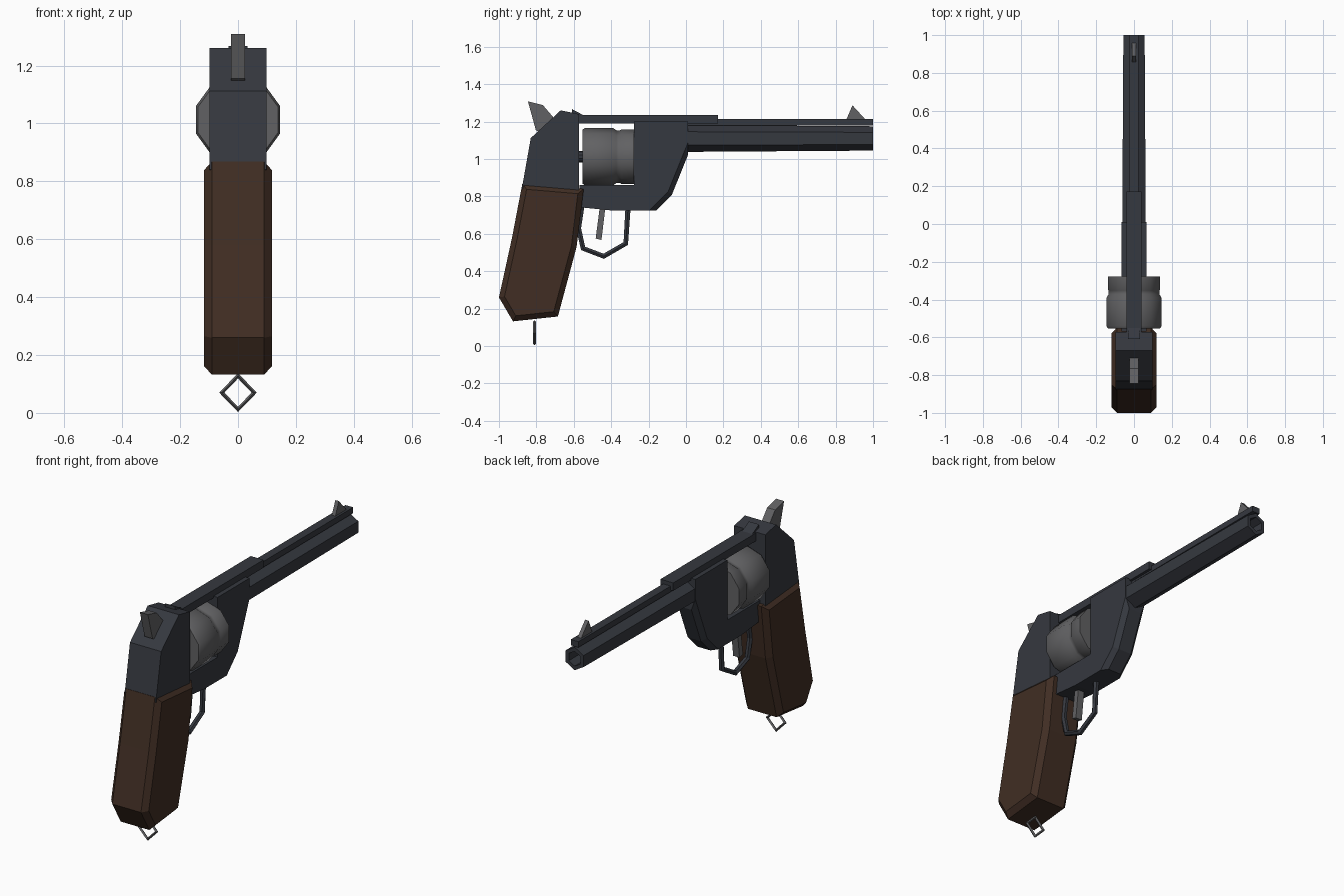
import bpy, bmesh
from math import sin, cos, pi, radians

if "Cube" in bpy.data.objects:
    bpy.data.objects.remove(bpy.data.objects["Cube"])


def material(name, rgb):
    m = bpy.data.materials.new(name)
    m.diffuse_color = (*rgb, 1)
    m.use_nodes = True
    m.node_tree.nodes["Principled BSDF"].inputs["Base Color"].default_value = m.diffuse_color
    return m


STEEL = material("blued_steel", (0.036, 0.04, 0.05))
BARE = material("bare_steel", (0.12, 0.12, 0.125))
WOOD = material("dark_wood", (0.052, 0.027, 0.017))


def finish(name, bm, mat):
    bmesh.ops.recalc_face_normals(bm, faces=bm.faces)
    me = bpy.data.meshes.new(name)
    bm.to_mesh(me)
    bm.free()
    ob = bpy.data.objects.new(name, me)
    bpy.context.collection.objects.link(ob)
    me.materials.append(mat)
    return ob


def plate(name, pts, half, mat, chamfer=0, where=lambda co: True):
    """Side profile (y, z) extruded to x = +-half; chamfers chosen rim edges."""
    bm = bmesh.new()
    face = bm.faces.new([bm.verts.new((-half, y, z)) for y, z in pts])
    ext = bmesh.ops.extrude_face_region(bm, geom=[face], use_keep_orig=True)
    moved = [v for v in ext["geom"] if isinstance(v, bmesh.types.BMVert)]
    bmesh.ops.translate(bm, verts=moved, vec=(2 * half, 0, 0))
    bmesh.ops.recalc_face_normals(bm, faces=bm.faces)
    if chamfer:
        rim = [e for e in bm.edges
               if abs(e.verts[0].co.x - e.verts[1].co.x) < 1e-5
               and all(where(v.co) for v in e.verts)]
        bmesh.ops.bevel(bm, geom=rim, offset=chamfer, segments=1,
                        profile=0.5, affect='EDGES')
    return finish(name, bm, mat)


def lathe(name, profile, sides, z, mat):
    """Revolve (radius, y) points about a line along y, one corner on top."""
    bm = bmesh.new()
    rings = []
    for r, y in profile:
        rings.append([bm.verts.new((r * sin(2 * pi * i / sides), y,
                                    z + r * cos(2 * pi * i / sides)))
                      for i in range(sides)])
    for a, b in zip(rings, rings[1:]):
        for i in range(sides):
            j = (i + 1) % sides
            bm.faces.new((a[i], a[j], b[j], b[i]))
    bm.faces.new(rings[0])
    bm.faces.new(rings[-1])
    return finish(name, bm, mat)


def rod(name, pts, radius, mat, res=0, cyclic=False):
    """Thin bar following a polyline."""
    cu = bpy.data.curves.new(name, 'CURVE')
    cu.dimensions = '3D'
    cu.bevel_depth = radius
    cu.bevel_resolution = res
    cu.use_fill_caps = True
    sp = cu.splines.new('POLY')
    sp.points.add(len(pts) - 1)
    for p, co in zip(sp.points, pts):
        p.co = (*co, 1)
    sp.use_cyclic_u = cyclic
    sp.use_smooth = False
    cu.materials.append(mat)
    ob = bpy.data.objects.new(name, cu)
    bpy.context.collection.objects.link(ob)
    return ob


# Wooden grip with chamfered rims
plate("grip", [(-0.875, 0.868), (-0.547, 0.84), (-0.585, 0.53), (-0.685, 0.158),
               (-0.925, 0.132), (-1.0, 0.26), (-0.93, 0.58)], 0.118, WOOD, 0.028)

# Frame: rear block, front block with lower bridge, top strap
plate("rear_frame", [(-0.878, 0.84), (-0.83, 1.112), (-0.67, 1.26),
                     (-0.572, 1.24), (-0.572, 0.82)], 0.098, STEEL)
plate("front_frame", [(-0.277, 1.2), (0.01, 1.2), (0.01, 1.02), (-0.075, 0.81),
                      (-0.16, 0.725), (-0.4, 0.725), (-0.57, 0.742),
                      (-0.57, 0.86), (-0.277, 0.86)], 0.066, STEEL, 0.025,
      lambda co: co.z < 1.03 and co.y > -0.2)
plate("top_strap", [(-0.58, 1.19), (0.172, 1.19), (0.172, 1.235),
                    (-0.58, 1.235)], 0.04, STEEL)
plate("rear_sight", [(-0.61, 1.2), (-0.55, 1.2), (-0.55, 1.235),
                     (-0.61, 1.267)], 0.032, STEEL)

# Six-sided barrel with bore, sighting rib and front sight
lathe("barrel", [(0.072, -0.02), (0.065, 1.0), (0.042, 1.0), (0.042, 0.8)],
      6, 1.11, STEEL)
plate("barrel_rib", [(0.0, 1.18), (1.0, 1.18), (1.0, 1.213), (0.0, 1.213)],
      0.024, STEEL)
plate("front_sight", [(0.855, 1.205), (0.89, 1.287), (0.965, 1.205)], 0.011, BARE)

# Ten-sided cartridge drum with a groove, and its axle
drum = lathe("drum", [(0.145, -0.553), (0.153, -0.54), (0.153, -0.39),
                      (0.141, -0.372), (0.141, -0.352), (0.146, -0.345),
                      (0.146, -0.277)], 10, 1.0125, BARE)
bpy.context.view_layer.objects.active = drum
drum.select_set(True)
bpy.ops.object.shade_smooth_by_angle(angle=radians(38))
lathe("drum_axle", [(0.03, -0.6), (0.03, -0.25)], 10, 1.0125, STEEL)

# Hammer, trigger and guard
plate("hammer", [(-0.845, 1.308), (-0.765, 1.288), (-0.69, 1.2),
                 (-0.76, 1.13), (-0.803, 1.155)], 0.025, BARE)
plate("trigger", [(-0.46, 0.75), (-0.43, 0.75), (-0.452, 0.567),
                  (-0.483, 0.575)], 0.02, BARE)
rod("trigger_guard", [(0, y, z) for y, z in
                      [(-0.555, 0.76), (-0.575, 0.63), (-0.55, 0.522), (-0.44, 0.48),
                       (-0.322, 0.548), (-0.31, 0.74)]], 0.016, STEEL, res=1)

# Diamond lanyard ring under the butt
rod("lanyard_ring", [(0, -0.81, 0.012), (0.056, -0.81, 0.07), (0, -0.81, 0.128),
                     (-0.056, -0.81, 0.07)], 0.009, BARE, cyclic=True)
